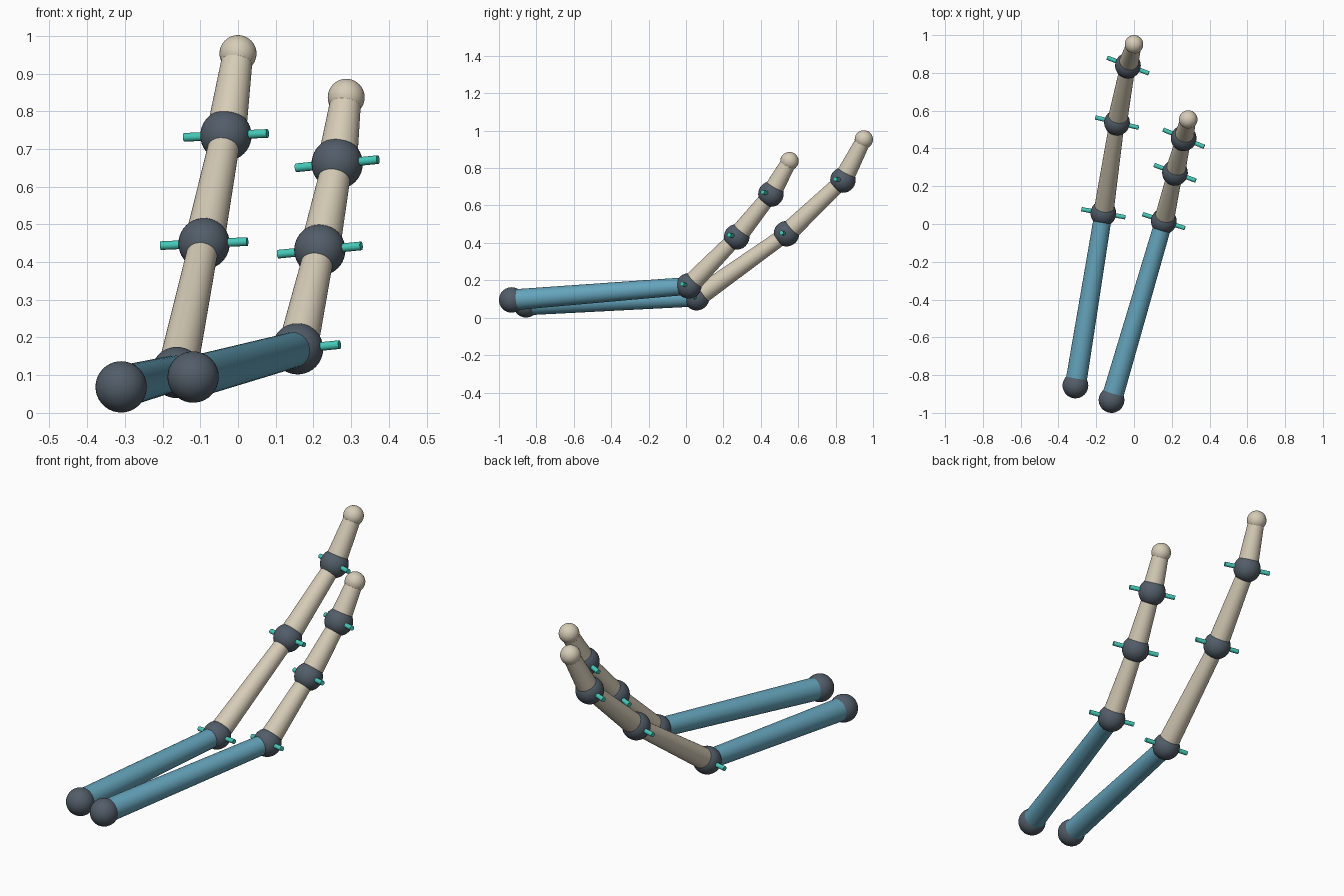
import bpy
import math
from mathutils import Vector

if "Cube" in bpy.data.objects:
    bpy.data.objects.remove(bpy.data.objects["Cube"])


def material(name, rgb):
    m = bpy.data.materials.new(name)
    m.diffuse_color = (*rgb, 1)
    m.use_nodes = True
    m.node_tree.nodes["Principled BSDF"].inputs["Base Color"].default_value = m.diffuse_color
    return m


BONE = material("bone beige", (0.67, 0.60, 0.47))
SLATE = material("slate grey", (0.085, 0.11, 0.14))
BLUE = material("steel blue", (0.13, 0.37, 0.50))
TEAL = material("teal", (0.06, 0.58, 0.48))

JOINT_R, TIP_R = 0.068, 0.049
PIN_R, PIN_LEN = 0.0115, 0.236


def finish(name, mat):
    ob = bpy.context.object
    ob.name = name
    ob.data.materials.append(mat)
    bpy.ops.object.shade_smooth_by_angle(angle=math.radians(40))


def ball(name, pos, radius, mat):
    bpy.ops.mesh.primitive_uv_sphere_add(segments=40, ring_count=20, radius=radius, location=pos)
    finish(name, mat)


def rod(name, a, b, r1, r2, mat):
    """Tapered cylinder from a to b."""
    d = b - a
    bpy.ops.mesh.primitive_cone_add(vertices=40, radius1=r1, radius2=r2, depth=d.length,
                                    location=(a + b) / 2,
                                    rotation=d.to_track_quat('Z', 'Y').to_euler())
    finish(name, mat)


def finger(label, points, pin_rise):
    """Base bone, three tapering segments, ball joints and hinge pins."""
    pts = [Vector(p) for p in points]
    # long base bone and its end ball
    ball(label + "_base_ball", pts[0], JOINT_R, SLATE)
    rod(label + "_base_bone", pts[0], pts[1], 0.056, 0.047, BLUE)
    for i in range(1, 4):
        d = pts[i + 1] - pts[i]
        ball(f"{label}_joint_{i}", pts[i], JOINT_R, SLATE)
        rod(f"{label}_segment_{i}", pts[i], pts[i + 1], 0.053, 0.040, BONE)
        # hinge pin, square to the outgoing segment
        axis = Vector((1, -(d.x + pin_rise * d.z) / d.y, pin_rise)).normalized()
        half = axis * PIN_LEN / 2
        rod(f"{label}_hinge_pin_{i}", pts[i] - half, pts[i] + half, PIN_R, PIN_R, TEAL)
    ball(label + "_fingertip", pts[4], TIP_R, BONE)


finger("long_finger", [(-0.31, -0.855, 0.069), (-0.162, 0.057, 0.107), (-0.09, 0.537, 0.449),
                       (-0.032, 0.839, 0.736), (0.0, 0.951, 0.953)], 0.047)
finger("short_finger", [(-0.119, -0.932, 0.095), (0.158, 0.015, 0.170), (0.217, 0.271, 0.432),
                        (0.263, 0.454, 0.661), (0.287, 0.553, 0.837)], 0.1)
